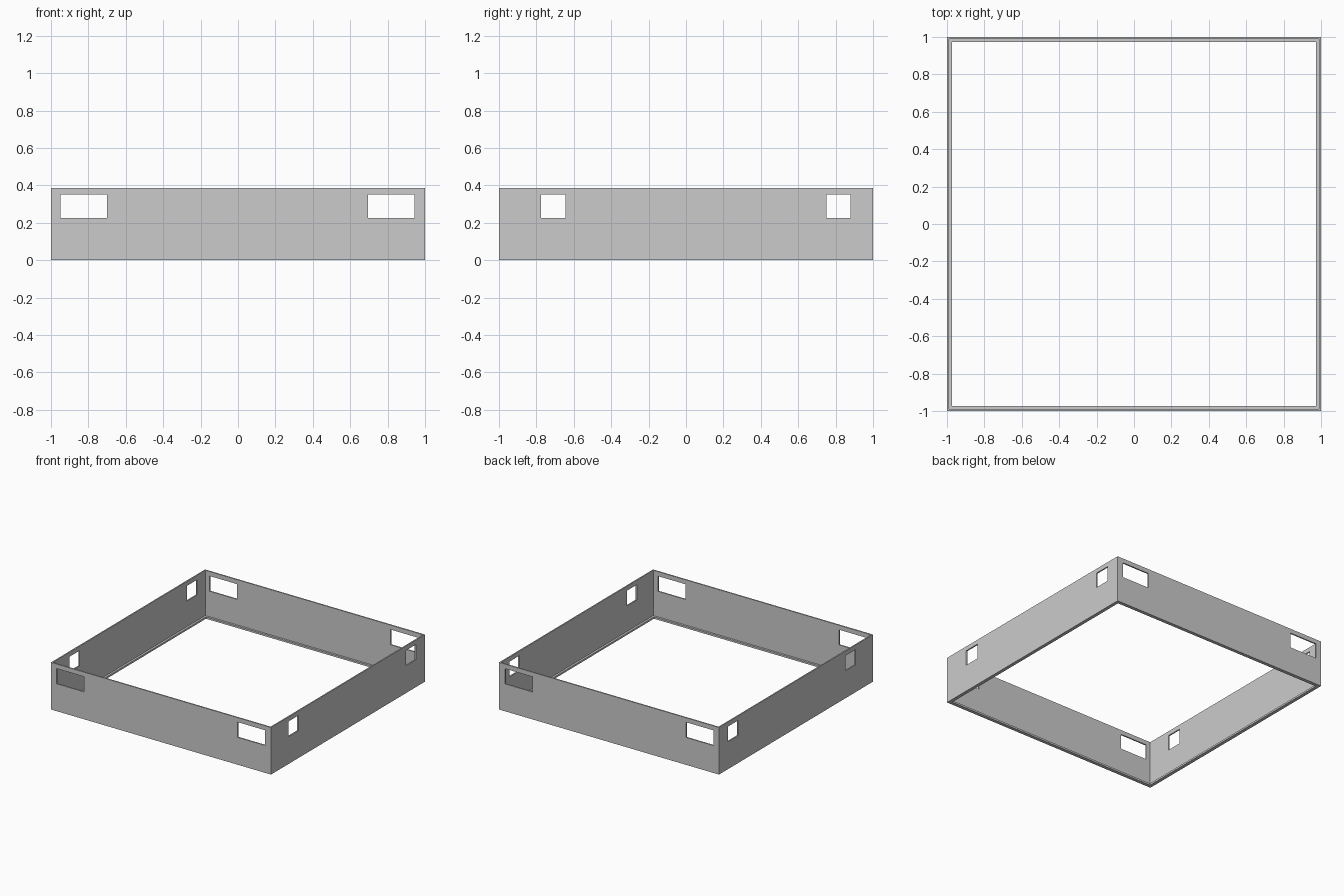
import bpy
import bmesh
from mathutils import Vector

cube = bpy.data.objects.get("Cube")
if cube:
    bpy.data.objects.remove(cube, do_unlink=True)

HEIGHT = 0.387
WALL = 0.011
LEDGE = 0.028
LEDGE_TOP = 0.015

grey = bpy.data.materials.new("plain grey")
grey.use_nodes = True
grey.diffuse_color = (0.6, 0.6, 0.6, 1)
grey.node_tree.nodes["Principled BSDF"].inputs["Base Color"].default_value = (0.6, 0.6, 0.6, 1)


def add_object(name, bm):
    bmesh.ops.recalc_face_normals(bm, faces=bm.faces)
    mesh = bpy.data.meshes.new(name)
    bm.to_mesh(mesh)
    bm.free()
    mesh.materials.append(grey)
    obj = bpy.data.objects.new(name, mesh)
    bpy.context.collection.objects.link(obj)
    return obj


def add_box(bm, low, high):
    low, high = Vector(low), Vector(high)
    verts = bmesh.ops.create_cube(bm, size=1)["verts"]
    bmesh.ops.scale(bm, vec=high - low, verts=verts)
    bmesh.ops.translate(bm, vec=(low + high) / 2, verts=verts)


# Square frame: an L-shaped section (inset, height) carried round four corners
section = [(0, 0), (LEDGE, 0), (LEDGE, LEDGE_TOP), (WALL, LEDGE_TOP), (WALL, HEIGHT), (0, HEIGHT)]
bm = bmesh.new()
rings = [[bm.verts.new((sx * (1 - inset), sy * (1 - inset), z)) for inset, z in section]
         for sx, sy in ((-1, -1), (1, -1), (1, 1), (-1, 1))]
for c in range(4):
    a, b = rings[c], rings[(c + 1) % 4]
    for i in range(len(section)):
        j = (i + 1) % len(section)
        bm.faces.new((a[i], b[i], b[j], a[j]))
frame = add_object("wall_frame", bm)

# Window openings: wide pairs in front and back, small pairs in the sides
SILL, HEAD = 0.225, 0.35
bm = bmesh.new()
for side in (-1, 1):
    for start, end in ((-0.95, -0.70), (0.695, 0.945)):
        add_box(bm, (start, side - 0.05, SILL), (end, side + 0.05, HEAD))
    for start, end in ((-0.775, -0.645), (0.75, 0.88)):
        add_box(bm, (side - 0.05, start, SILL), (side + 0.05, end, HEAD))
cutter = add_object("window_cutter", bm)
cutter.hide_render = True

# Cut the openings, then discard the cutter
cut = frame.modifiers.new("windows", 'BOOLEAN')
cut.operation = 'DIFFERENCE'
cut.solver = 'EXACT'
cut.object = cutter
bpy.context.view_layer.objects.active = frame
frame.select_set(True)
bpy.ops.object.modifier_apply(modifier=cut.name)
bpy.data.objects.remove(cutter, do_unlink=True)
